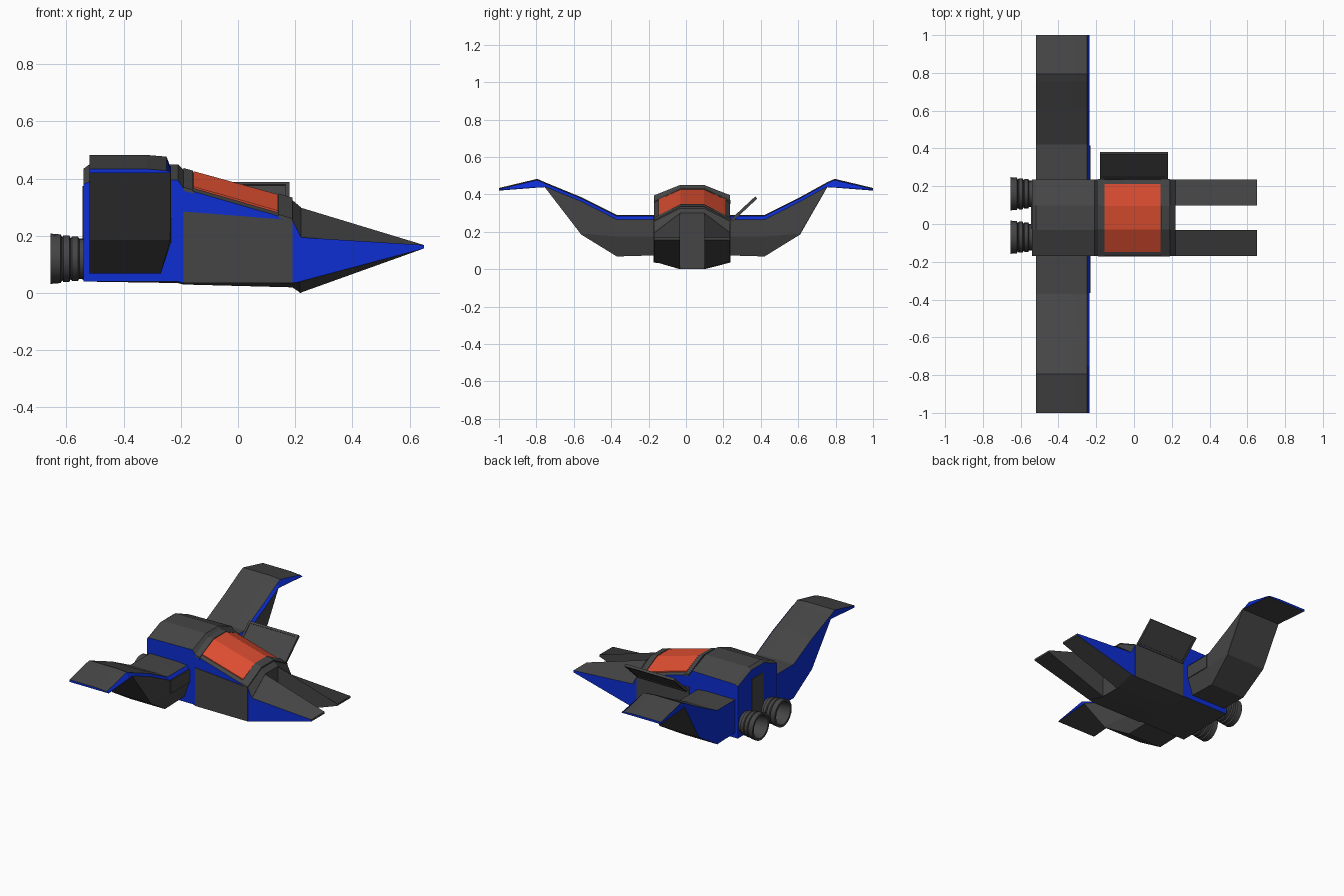
import bpy, bmesh, math
from mathutils import Matrix, Vector

if "Cube" in bpy.data.objects:
    bpy.data.objects.remove(bpy.data.objects["Cube"], do_unlink=True)

MID = 0.033  # centre line of the hull


def make_material(name, rgb):
    m = bpy.data.materials.new(name)
    m.use_nodes = True
    m.diffuse_color = (*rgb, 1)
    m.node_tree.nodes["Principled BSDF"].inputs["Base Color"].default_value = (*rgb, 1)
    return m


MATS = [make_material("charcoal grey", (0.06, 0.06, 0.06)),
        make_material("bright blue", (0.004, 0.027, 0.65)),
        make_material("canopy red", (0.72, 0.075, 0.03))]
GREY, BLUE, RED = range(3)


def finish(name, bm, rule):
    """Clean the mesh, colour each face by the rule and link the object."""
    bmesh.ops.remove_doubles(bm, verts=bm.verts, dist=0.0005)
    bmesh.ops.recalc_face_normals(bm, faces=bm.faces)
    bm.normal_update()
    for f in bm.faces:
        f.material_index = rule(f.calc_center_median(), f.normal) if callable(rule) else rule
    me = bpy.data.meshes.new(name)
    bm.to_mesh(me)
    bm.free()
    for m in MATS:
        me.materials.append(m)
    ob = bpy.data.objects.new(name, me)
    bpy.context.collection.objects.link(ob)
    return ob


def loft(name, sections, rule):
    """Skin closed cross-sections in order and cap both ends."""
    bm = bmesh.new()
    rings = [[bm.verts.new(p) for p in s] for s in sections]
    for a, b in zip(rings, rings[1:]):
        for i in range(len(a)):
            j = (i + 1) % len(a)
            bm.faces.new((a[i], a[j], b[j], b[i]))
    bm.faces.new(rings[0])
    bm.faces.new(rings[-1])
    return finish(name, bm, rule)


def box(name, centre, size, rule, tilt=0):
    bm = bmesh.new()
    mat = (Matrix.Translation(centre) @ Matrix.Rotation(tilt, 4, 'X')
           @ Matrix.Diagonal((*size, 1)))
    bmesh.ops.create_cube(bm, size=1, matrix=mat)
    return finish(name, bm, rule)


# Hull: eight-sided sections along x
def hull_section(x, top, shoulder, chine, keel):
    half = [(0.065, top), (0.203, shoulder), (0.203, chine), (0.065, keel)]
    left = [(x, MID + y, z) for y, z in half]
    right = [(x, MID - y, z) for y, z in reversed(half)]
    return left + right


def hull_colour(c, n):
    return BLUE if abs(n.y) > 0.9 or n.x < -0.9 else GREY


loft("hull", [hull_section(*s) for s in [
    (-0.54, 0.435, 0.38, 0.04, 0.04),
    (-0.52, 0.45, 0.39, 0.04, 0.04),
    (-0.21, 0.45, 0.395, 0.04, 0.035),
    (-0.19, 0.43, 0.365, 0.035, 0.03),
    (0.19, 0.325, 0.255, 0.035, 0.02),
    (0.22, 0.30, 0.195, 0.04, 0.0)]], hull_colour)


# Canopy: frame bows with a red faceted pane between them
def canopy_section(x, top, side, half):
    arc = [(-half, side), (-0.062, top), (0.062, top), (half, side)]
    outer = [(x, MID + y, z) for y, z in arc]
    return outer + [(px, py, pz - 0.012) for px, py, pz in reversed(outer)]


loft("canopy_glass", [canopy_section(-0.155, 0.426, 0.372, 0.18),
                      canopy_section(0.14, 0.345, 0.288, 0.18)], RED)
loft("canopy_rear_frame", [canopy_section(-0.19, 0.437, 0.37, 0.205),
                           canopy_section(-0.157, 0.428, 0.36, 0.205)], GREY)
loft("canopy_front_frame", [canopy_section(0.142, 0.348, 0.275, 0.205),
                            canopy_section(0.19, 0.334, 0.26, 0.205)], GREY)

# Side panels, rear stripe and nose prongs
for side, label in ((1, "left"), (-1, "right")):
    def wall(x, low, high):
        return [(x, MID + side * y, z) for y in (0.199, 0.206)
                for z in ((low, high) if y < 0.2 else (high, low))]
    loft(label + "_side_panel", [wall(-0.19, 0.035, 0.285), wall(0.19, 0.035, 0.255)], GREY)

    def prong(x, keel, chine, shoulder, top):
        pts = [(0.066, keel), (0.203, chine), (0.203, shoulder), (0.066, top)]
        return [(x, MID + side * y, z) for y, z in pts]
    loft(label + "_nose_prong", [prong(0.215, 0.0, 0.04, 0.195, 0.30),
                                 prong(0.65, 0.156, 0.156, 0.168, 0.168)],
         lambda c, n: BLUE if n.y * side > 0.9 else GREY)

box("rear_stripe", (-0.54, MID, 0.21), (0.008, 0.12, 0.33), GREY)


# Wings: sections along the span (y, sideways shift, top, mid, low, bottom, bottom front x)
SPAN = [(0.15, 0.025, 0.29, 0.265, 0.175, 0.075, -0.27),
        (0.395, 0.025, 0.29, 0.265, 0.175, 0.068, -0.27),
        (0.585, 0.025, 0.385, 0.362, 0.19, 0.185, -0.237),
        (0.755, 0.0, 0.465, 0.442, 0.44, 0.438, -0.236),
        (0.795, 0.0, 0.483, 0.438, 0.437, 0.436, -0.236),
        (1.0, 0.0, 0.434, 0.424, 0.422, 0.42, -0.236)]


def wing_section(side, y, shift, top, mid, low, bottom, front):
    pts = [(-0.52, top), (-0.32, top), (-0.25, top - 0.006), (-0.235, mid),
           (-0.235, low), (front, bottom), (-0.52, bottom)]
    return [(x, side * y + shift, z) for x, z in pts]


def wing_colour(c, n):
    leading_strip = c.x > -0.248 and n.x > 0.5 and n.z > 0.05
    tip_front = n.x > 0.5 and abs(c.y) > 0.77
    return BLUE if n.x < -0.9 or abs(c.y) > 0.99 or leading_strip or tip_front else GREY


for side, label in ((1, "left"), (-1, "right")):
    loft(label + "_wing", [wing_section(side, *s) for s in SPAN], wing_colour)
    box(label + "_wing_root_panel", (-0.234, 0.025 + side * 0.29, 0.22),
        (0.008, 0.20, 0.085), GREY)

# Raised door with a slim frame, hinged above the left panel
TILT = math.radians(43)
door_mid = Vector((0, 0.31, 0.322))
box("open_door", door_mid, (0.36, 0.18, 0.008), GREY, TILT)
across = Vector((0, math.cos(TILT), math.sin(TILT)))
for s in (-1, 1):
    box("door_frame_rail", door_mid + across * 0.083 * s, (0.36, 0.014, 0.016), GREY, TILT)
    box("door_frame_end", door_mid + Vector((0.173 * s, 0, 0)), (0.014, 0.18, 0.016), GREY, TILT)


# Engines: ribbed hollow nozzles turned around x
NOZZLE = [(-0.53, 0.070), (-0.555, 0.070), (-0.56, 0.078), (-0.58, 0.078), (-0.585, 0.072),
          (-0.59, 0.082), (-0.61, 0.082), (-0.615, 0.075), (-0.62, 0.085), (-0.655, 0.088),
          (-0.655, 0.074), (-0.56, 0.058)]
for y, label in ((0.16, "left"), (-0.07, "right")):
    rings = [[(x, y + r * math.cos(a * math.tau / 20), 0.12 + r * math.sin(a * math.tau / 20))
              for a in range(20)] for x, r in NOZZLE]
    nozzle = loft(label + "_engine", rings, GREY)
    bpy.ops.object.select_all(action='DESELECT')
    nozzle.select_set(True)
    bpy.context.view_layer.objects.active = nozzle
    bpy.ops.object.shade_smooth_by_angle(angle=math.radians(25))
